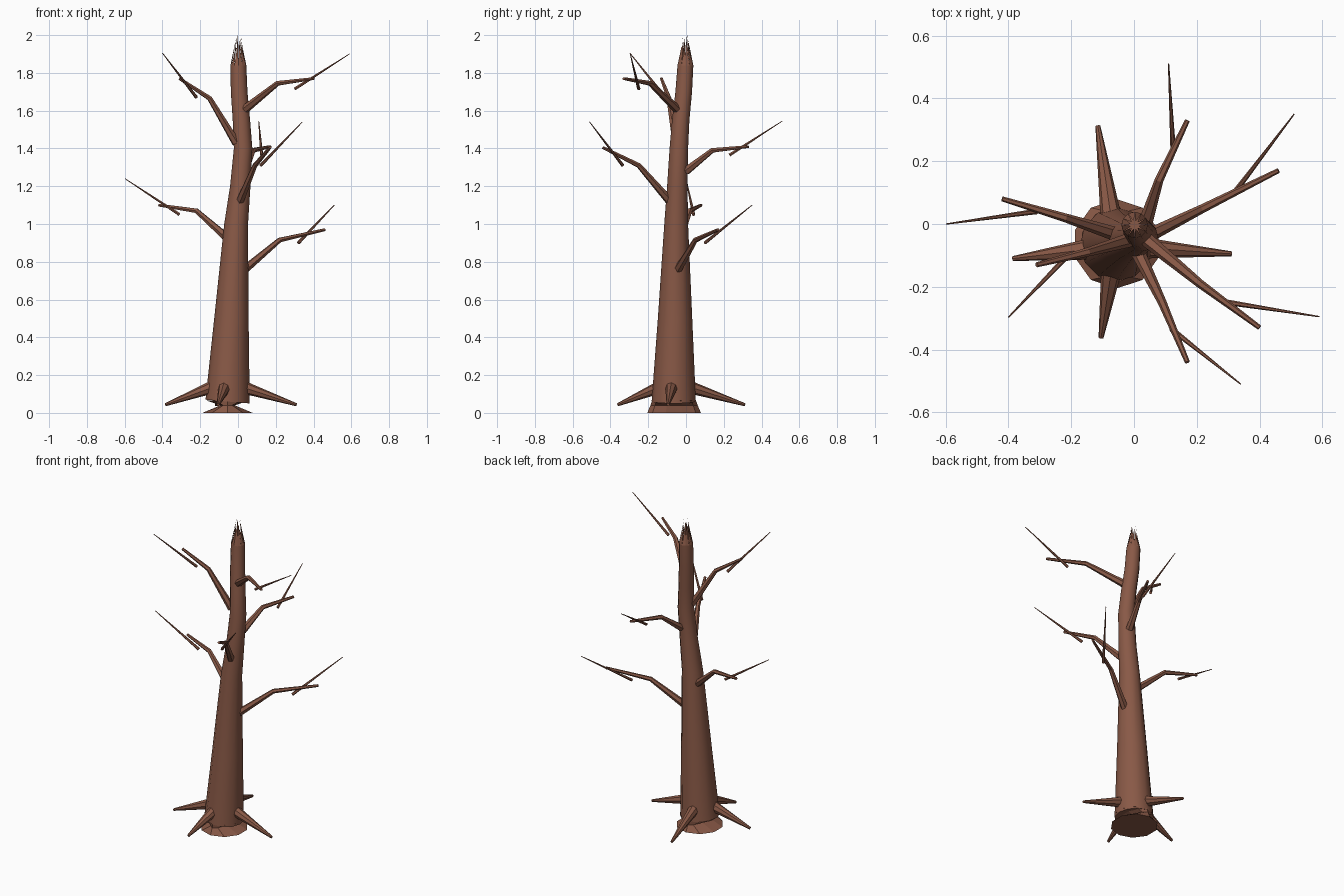
import bpy, math, random
from mathutils import Vector

if "Cube" in bpy.data.objects:
    bpy.data.objects.remove(bpy.data.objects["Cube"])

random.seed(4)
bark = bpy.data.materials.new("brown bark")
bark.diffuse_color = (0.25, 0.10, 0.062, 1)
bark.use_nodes = True
bark.node_tree.nodes["Principled BSDF"].inputs["Base Color"].default_value = bark.diffuse_color


def make(name, verts, faces, smooth=None):
    me = bpy.data.meshes.new(name)
    me.from_pydata(verts, [], faces)
    me.materials.append(bark)
    ob = bpy.data.objects.new(name, me)
    bpy.context.collection.objects.link(ob)
    if smooth:
        bpy.ops.object.select_all(action='DESELECT')
        ob.select_set(True)
        bpy.context.view_layer.objects.active = ob
        bpy.ops.object.shade_smooth_by_angle(angle=math.radians(smooth))
    return ob


def loft(rings, n, cap_end=True):
    """Faces joining rings of n vertices, with end caps."""
    faces = [tuple(reversed(range(n)))]
    for k in range(rings - 1):
        for i in range(n):
            j = (i + 1) % n
            faces.append((k*n + i, k*n + j, k*n + n + j, k*n + n + i))
    if cap_end:
        faces.append(tuple(range((rings - 1)*n, rings*n)))
    return faces


def limb(name, pts, radii, n=6):
    """Tapered tube along a few points."""
    pts = [Vector(p) for p in pts]
    verts = []
    for k, p in enumerate(pts):
        d = (pts[min(k + 1, len(pts) - 1)] - pts[max(k - 1, 0)]).normalized()
        u = d.cross(Vector((0, 0, 1))).normalized()
        v = u.cross(d)
        for i in range(n):
            a = 2*math.pi*i/n
            verts.append(p + radii[k]*(math.cos(a)*u - math.sin(a)*v))
    # ring runs clockwise about d, so flip faces outward
    faces = [tuple(reversed(f)) for f in loft(len(pts), n)]
    return make(name, verts, faces)


# trunk: (x, y, z, radius)
N = 12
path = [(-.055, -.065, .06, .117), (-.035, -.058, .5, .091), (-.01, -.052, 1.0, .063),
        (.012, -.046, 1.2, .054), (.027, -.038, 1.4, .049), (.018, -.028, 1.55, .046),
        (.006, -.012, 1.7, .044), (.002, -.003, 1.84, .042)]
tv = []
for k, (x, y, z, r) in enumerate(path):
    for i in range(N):
        a = 2*math.pi*i/N
        tilt = -.01*math.cos(a) if k == 0 else 0
        tv.append((x + r*math.cos(a), y + r*math.sin(a), z + tilt))
make("trunk", tv, loft(len(path), N), 40)

# flared foot, pinched sideways under the trunk
B = 10
bv = []
for z, rx, ry in [(0, .14, .142), (.04, .04, .125), (.065, .116, .116)]:
    for i in range(B):
        a = 2*math.pi*(i + .5)/B
        bv.append((-.055 + rx*math.cos(a), -.063 + ry*math.sin(a), z))
make("flared_foot", bv, loft(3, B))

# broken top: leaning splinters
sv, sf = [], []
cx, cy = .002, -.003
for i in range(N):
    a0, a1 = 2*math.pi*i/N, 2*math.pi*(i + 1)/N
    am = (a0 + a1)/2
    top = [2.0, 1.95, 1.98, 1.93][i % 4]
    b = len(sv)
    for r, a, z in [(.042, a0, 1.84), (.042, a1, 1.84),
                    (.022, am + .2, 1.94 - .03*random.random()),
                    (.022, am - .2, 1.94 - .03*random.random()),
                    (.013, am, top)]:
        sv.append((cx + r*math.cos(a), cy + r*math.sin(a), z))
    sf += [(b, b + 1, b + 2, b + 3), (b + 3, b + 2, b + 4)]
make("broken_top", sv, sf)

# roots
for name, tip in [("left", (-.385, -.11, .043)), ("right", (.31, -.095, .043)),
                  ("front", (-.105, -.362, .043)), ("back", (-.115, .312, .043))]:
    limb("root_" + name, [(-.06, -.07, .165), tip], [.042, .008], 8)

# branches: start, bend, tip, then twig start and twig tip
branches = [
    ((.03, -.045, .755), (.22, .05, .915), (.46, .17, .97), (.32, .10, .90), (.51, .35, 1.10)),
    ((-.05, -.035, .92), (-.22, .02, 1.07), (-.42, .08, 1.10), (-.31, .04, 1.05), (-.598, 0, 1.24)),
    ((.01, -.085, 1.12), (.09, -.25, 1.31), (.17, -.44, 1.405), (.12, -.335, 1.31), (.34, -.51, 1.54)),
    ((.035, 0, 1.28), (.08, .14, 1.39), (.17, .33, 1.41), (.125, .23, 1.365), (.11, .51, 1.545)),
    ((-.01, -.05, 1.43), (-.15, -.09, 1.665), (-.31, -.13, 1.77), (-.22, -.11, 1.67), (-.40, -.297, 1.905)),
    ((.04, -.05, 1.61), (.21, -.19, 1.745), (.40, -.33, 1.77), (.30, -.25, 1.715), (.59, -.295, 1.90)),
]
for k, (s, m, t, ts, tt) in enumerate(branches, 1):
    limb(f"branch_{k}", [s, m, t], [.023, .014, .008])
    limb(f"twig_{k}", [ts, tt], [.009, .002])
